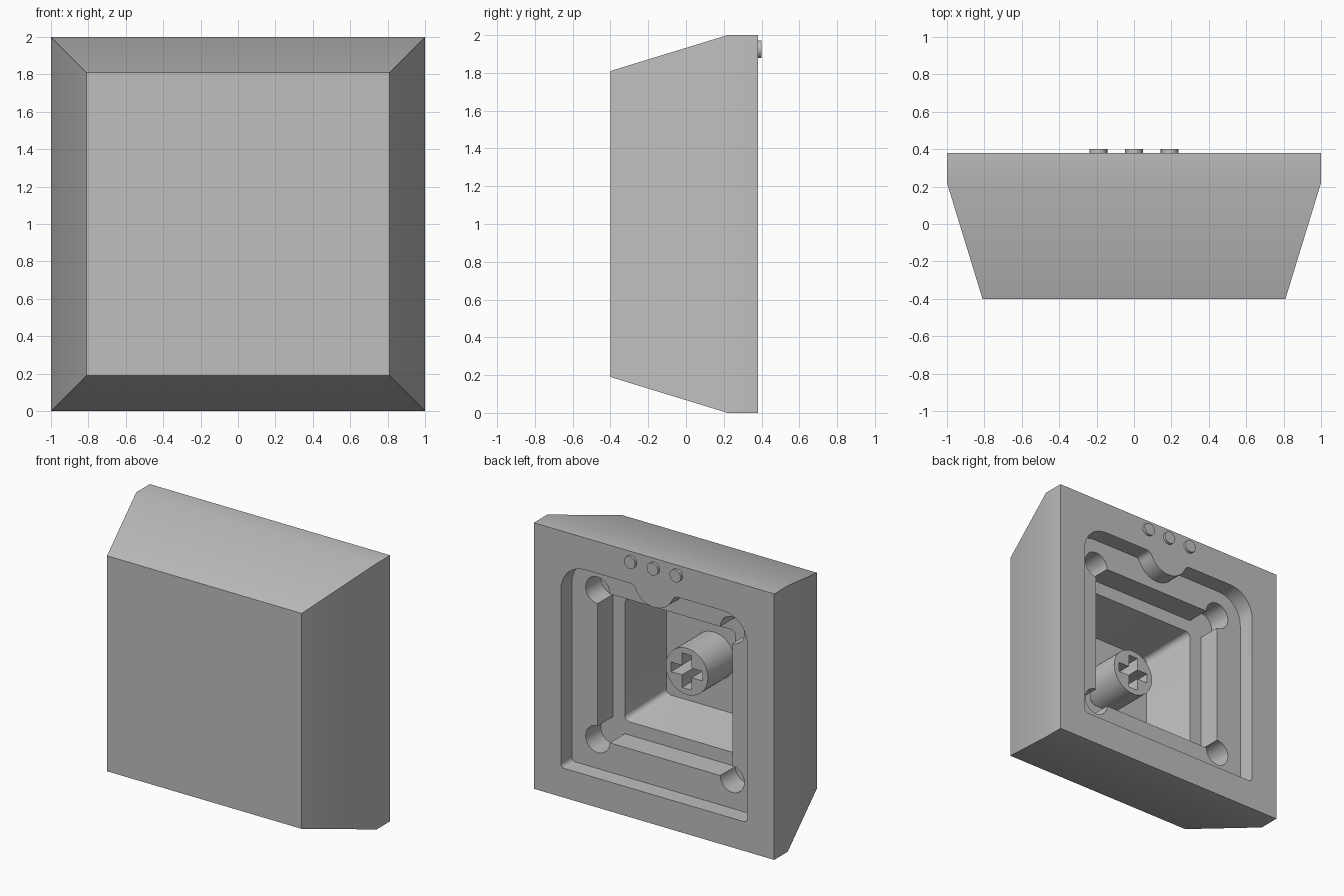
import bpy, bmesh
from math import sin, cos, radians

cube = bpy.data.objects.get("Cube")
if cube:
    bpy.data.objects.remove(cube)

grey = bpy.data.materials.new("plain grey")
grey.use_nodes = True
grey.diffuse_color = (0.52, 0.52, 0.52, 1)
grey.node_tree.nodes["Principled BSDF"].inputs["Base Color"].default_value = grey.diffuse_color


def arc(x, z, r, start, end, steps=8):
    """Points on an arc in the x-z plane, angles in degrees."""
    angles = [radians(start + (end - start) * i / steps) for i in range(steps + 1)]
    return [(x + r * cos(a), z + r * sin(a)) for a in angles]


def circle(x, z, r, steps=40):
    return arc(x, z, r, 0, 360, steps)[:-1]


def rect(w, h):
    """Rectangle of half sizes w and h about the middle of the block."""
    return [(-w, 1 - h), (w, 1 - h), (w, 1 + h), (-w, 1 + h)]


def rounded(h, r):
    """Square of half size h with rounded corners."""
    k = h - r
    return (arc(k, 1 + k, r, 0, 90) + arc(-k, 1 + k, r, 90, 180)
            + arc(-k, 1 - k, r, 180, 270) + arc(k, 1 - k, r, 270, 360))


def loft(name, *sections):
    """Closed solid through (outline, y) sections."""
    bm = bmesh.new()
    rings = [[bm.verts.new((x, y, z)) for x, z in pts] for pts, y in sections]
    n = len(rings[0])
    bm.faces.new(rings[0])
    bm.faces.new(rings[-1])
    for a, b in zip(rings, rings[1:]):
        for i in range(n):
            j = (i + 1) % n
            bm.faces.new((a[i], a[j], b[j], b[i]))
    bmesh.ops.recalc_face_normals(bm, faces=bm.faces)
    mesh = bpy.data.meshes.new(name)
    bm.to_mesh(mesh)
    bm.free()
    mesh.materials.append(grey)
    obj = bpy.data.objects.new(name, mesh)
    bpy.context.collection.objects.link(obj)
    return obj


def activate(obj):
    bpy.ops.object.select_all(action='DESELECT')
    obj.select_set(True)
    bpy.context.view_layer.objects.active = obj


def cut(obj, *sections):
    """Subtract a lofted solid from obj."""
    cutter = loft("cutter", *sections)
    cutter.hide_render = True
    activate(obj)
    mod = obj.modifiers.new("cut", 'BOOLEAN')
    mod.operation = 'DIFFERENCE'
    mod.solver = 'EXACT'
    mod.object = cutter
    bpy.ops.object.modifier_apply(modifier=mod.name)
    bpy.data.objects.remove(cutter)


# Block with sloping sides towards the front
body = loft("body", (rect(1, 1), 0.38), (rect(1, 1), 0.22), (rect(0.81, 0.81), -0.40))

# Shallow back recess: round upper corners and a half-round tab at the top
top, low, side = 1.76, 0.22, 0.775
recess = (arc(side - 0.2, top - 0.2, 0.2, 0, 90)
          + arc(0.2, top - 0.05, 0.05, 90, 155.8)
          + arc(0, top + 0.04, 0.17, -24.2, -155.8, 16)[1:-1]
          + arc(-0.2, top - 0.05, 0.05, 24.2, 90)
          + arc(0.2 - side, top - 0.2, 0.2, 90, 180)
          + arc(0.03 - side, low + 0.03, 0.03, 180, 270, 4)
          + arc(side - 0.03, low + 0.03, 0.03, 270, 360, 4))
cut(body, (recess, 0.25), (recess, 0.5))

# Square middle pocket with round corner reliefs
middle, ledge = 0.56, 0.07
cut(body, (rect(middle, middle), ledge), (rect(middle, middle), 0.45))
for sx in (-1, 1):
    for sz in (-1, 1):
        hole = circle(sx * middle, 1 + sz * middle, 0.1, 32)
        cut(body, (hole, ledge), (hole, 0.45))

# Deep tapered pocket
cut(body, (rounded(0.395, 0.04), -0.33), (rounded(0.46, 0.04), ledge),
    (rounded(0.46, 0.04), 0.3))

# Round stem with a cross-shaped socket
stem = loft("stem", (circle(0, 1, 0.175), -0.36), (circle(0, 1, 0.175), -0.01))
for w, h in ((0.04, 0.13), (0.13, 0.036)):
    cut(stem, (rect(w, h), -0.31), (rect(w, h), 0.1))

# Three small studs above the recess
studs = []
for i, label in enumerate(("right", "middle", "left")):
    disc = circle((i - 1) * 0.19, 1.925, 0.047, 24)
    studs.append(loft(label + "_stud", (disc, 0.37), (disc, 0.40)))

for obj in [body, stem] + studs:
    activate(obj)
    bpy.ops.object.shade_smooth_by_angle(angle=radians(30))
